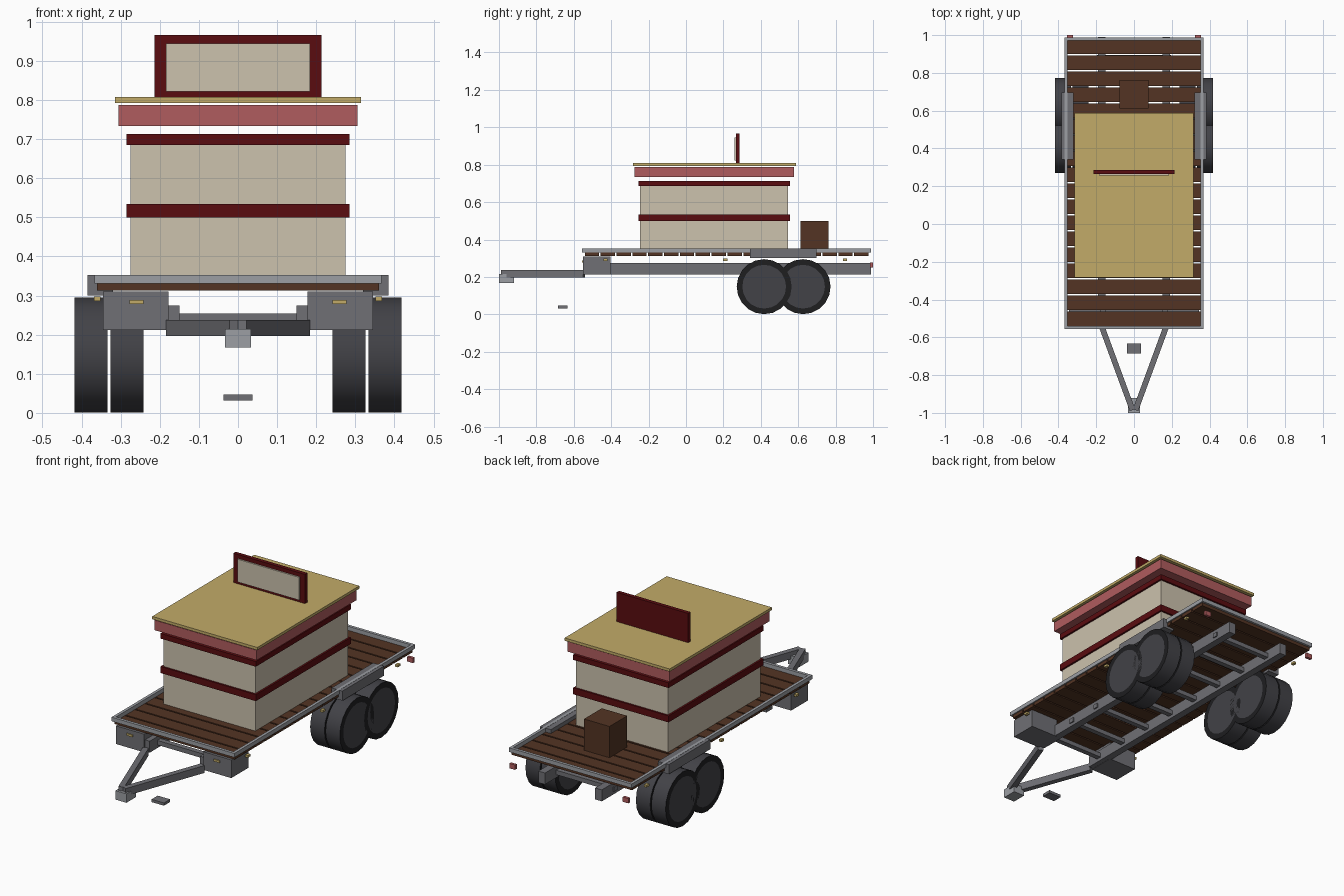
import bpy, bmesh, math
from mathutils import Vector

if "Cube" in bpy.data.objects:
    bpy.data.objects.remove(bpy.data.objects["Cube"], do_unlink=True)


def material(name, hexcode):
    """Flat material from an sRGB hex colour, stored as linear values."""
    srgb = [int(hexcode[i:i + 2], 16) / 255 for i in (0, 2, 4)]
    col = [c / 12.92 if c <= 0.04045 else ((c + 0.055) / 1.055) ** 2.4 for c in srgb] + [1]
    m = bpy.data.materials.new(name)
    m.use_nodes = True
    m.diffuse_color = col
    m.node_tree.nodes["Principled BSDF"].inputs["Base Color"].default_value = col
    return m


CREAM = material("cream", "CCC2AD")
RED = material("dark red", "5A0C10")
ROSE = material("rose", "B05C5E")
GOLD = material("gold", "C2AB68")
BROWN = material("wood brown", "533423")
LIGHT = material("light grey", "9C9FA4")
GREY = material("steel grey", "707075")
RUBBER = material("rubber grey", "424247")
BLACK = material("tyre black", "1E1E20")


def finish(name, bm, *mats):
    me = bpy.data.meshes.new(name)
    bm.to_mesh(me)
    bm.free()
    for m in mats:
        me.materials.append(m)
    ob = bpy.data.objects.new(name, me)
    bpy.context.collection.objects.link(ob)
    return ob


def box(name, mat, xs, ys, zs):
    """Box given by its lower and upper limit on each axis."""
    bm = bmesh.new()
    bmesh.ops.create_cube(bm, size=1)
    for v in bm.verts:
        v.co = [lim[0] if c < 0 else lim[1] for c, lim in zip(v.co, (xs, ys, zs))]
    return finish(name, bm, mat)


def pair(name, mat, xs, ys, zs):
    """Left box and its mirror image on the right."""
    box("left_" + name, mat, xs, ys, zs)
    box("right_" + name, mat, (-xs[1], -xs[0]), ys, zs)


def wide(name, mat, half, ys, zs):
    return box(name, mat, (-half, half), ys, zs)


# Deck planks with narrow gaps
planks, front, back = 18, -0.545, 0.98
step = (back - front) / planks
for i in range(planks):
    y = front + i * step
    wide(f"deck_plank_{i + 1}", BROWN, 0.36, (y + 0.004, y + step - 0.004), (0.313, 0.331))

# Deck edge rails
pair("deck_rail", LIGHT, (0.351, 0.367), (-0.555, 0.988), (0.331, 0.353))
wide("front_deck_rail", LIGHT, 0.351, (-0.555, -0.539), (0.331, 0.353))
wide("back_deck_rail", LIGHT, 0.351, (0.972, 0.988), (0.331, 0.353))

# Chassis
pair("chassis_beam", GREY, (0.15, 0.19), (-0.54, 0.99), (0.213, 0.275))
for i in range(8):
    y = -0.46 + i * 0.1915
    wide(f"crossmember_{i + 1}", GREY, 0.196, (y - 0.014, y + 0.014), (0.23, 0.254))
pair("tool_box", GREY, (0.178, 0.345), (-0.55, -0.405), (0.212, 0.31))
pair("fender", GREY, (0.32, 0.385), (0.342, 0.697), (0.3, 0.352))

# Drawbar, coupler and jack foot
for side, label in ((1, "left"), (-1, "right")):
    a, b = Vector((side * 0.17, -0.545, 0.217)), Vector((side * 0.008, -0.985, 0.217))
    d = b - a
    bar = box(label + "_drawbar", GREY, (-0.015, 0.015),
              (-d.length / 2, d.length / 2), (-0.02, 0.02))
    bar.location = (a + b) / 2
    bar.rotation_euler.z = math.atan2(-d.x, d.y)
wide("coupler", LIGHT, 0.033, (-1.0, -0.92), (0.167, 0.215))
wide("jack_foot", GREY, 0.037, (-0.685, -0.633), (0.032, 0.047))


# Twin wheels on two axle lines, with a dark sidewall ring
def wheel(name, x, y):
    bm = bmesh.new()
    bmesh.ops.create_cone(bm, cap_ends=True, segments=20, radius1=0.147,
                          radius2=0.147, depth=0.085)
    caps = [f for f in bm.faces if len(f.verts) > 4]
    ring = bmesh.ops.inset_individual(bm, faces=caps, thickness=0.03)["faces"]
    for f in ring:
        f.material_index = 1
    for v in bm.verts:
        v.co = (v.co.z, v.co.x, v.co.y)
    ob = finish(name, bm, RUBBER, BLACK)
    ob.location = (x, y, 0.148)
    for o in bpy.context.selected_objects:
        o.select_set(False)
    ob.select_set(True)
    bpy.context.view_layer.objects.active = ob
    bpy.ops.object.shade_smooth_by_angle(angle=math.radians(30))


for side, label in ((1, "left"), (-1, "right")):
    for axle, y in (("front", 0.418), ("back", 0.626)):
        wheel(f"{label}_{axle}_outer_wheel", side * 0.376, y)
        wheel(f"{label}_{axle}_inner_wheel", side * 0.284, y)

# Marker and tail lamps
for place, y in (("front", -0.43), ("middle", 0.21), ("back", 0.85)):
    pair(place + "_side_lamp", GOLD, (0.352, 0.368), (y - 0.011, y + 0.011), (0.286, 0.298))
pair("front_lamp", GOLD, (0.242, 0.278), (-0.556, -0.548), (0.278, 0.289))
pair("tail_lamp", ROSE, (0.322, 0.356), (0.985, 1.0), (0.25, 0.276))

# Kiosk body, trim bands and floating roof layers
wide("kiosk_walls", CREAM, 0.275, (-0.245, 0.546), (0.331, 0.71))
wide("lower_trim_band", RED, 0.285, (-0.255, 0.556), (0.499, 0.534))
wide("upper_trim_band", RED, 0.285, (-0.255, 0.556), (0.685, 0.713))
wide("roof_fascia", ROSE, 0.305, (-0.276, 0.578), (0.733, 0.787))
wide("roof_slab", GOLD, 0.314, (-0.284, 0.588), (0.793, 0.808))

# Roof sign and step crate
wide("sign_board", RED, 0.214, (0.266, 0.287), (0.808, 0.966))
wide("sign_panel", CREAM, 0.184, (0.258, 0.266), (0.822, 0.945))
wide("step_crate", BROWN, 0.076, (0.611, 0.762), (0.331, 0.5))
